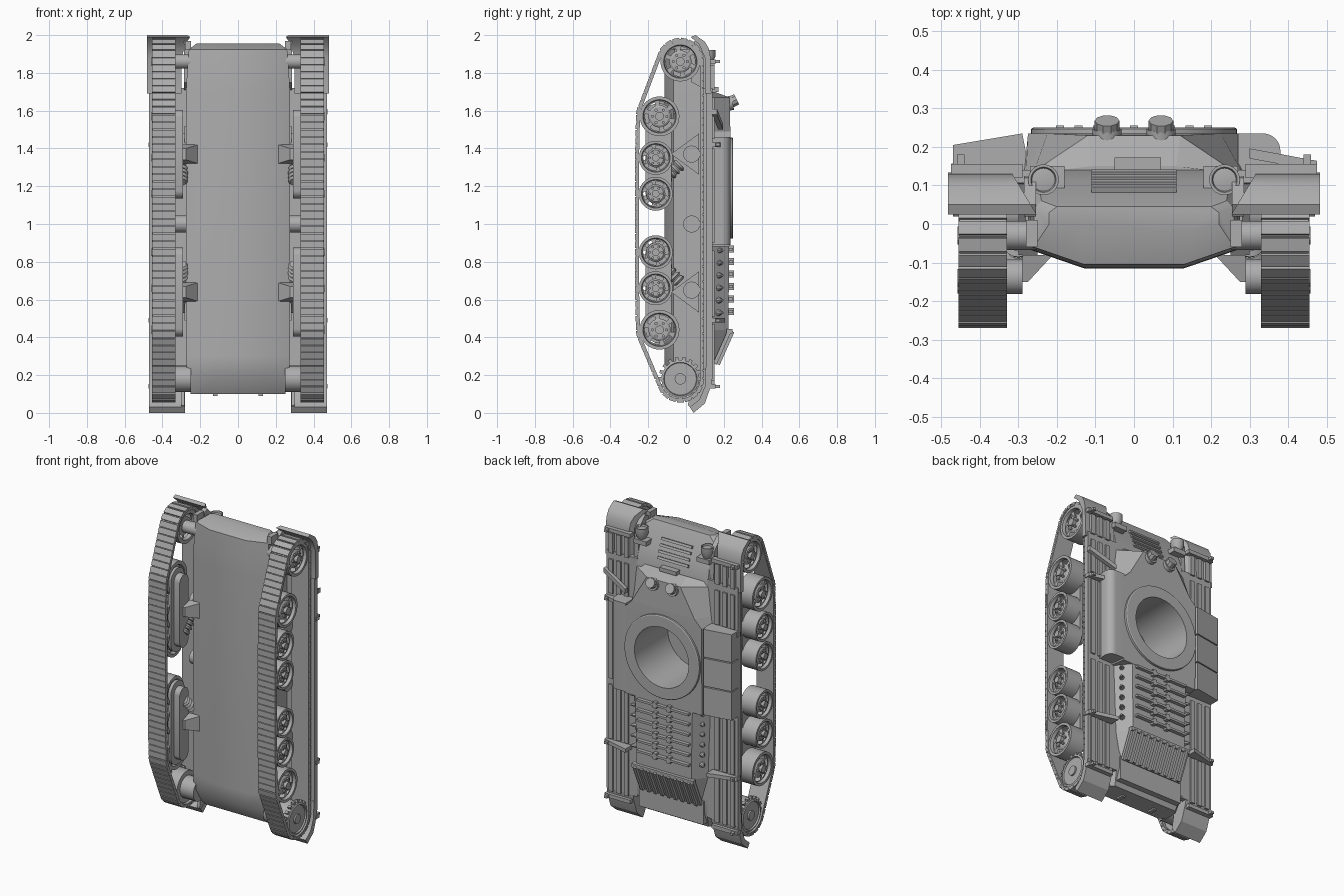
import bpy, bmesh, math
from mathutils import Vector, Matrix
from mathutils.geometry import convex_hull_2d

if "Cube" in bpy.data.objects:
    bpy.data.objects.remove(bpy.data.objects["Cube"])

grey = bpy.data.materials.new("plain_grey")
grey.use_nodes = True
GREY = (0.42, 0.42, 0.42, 1)
grey.diffuse_color = GREY
grey.node_tree.nodes["Principled BSDF"].inputs["Base Color"].default_value = GREY


def finish(name, bm, smooth=True):
    bmesh.ops.recalc_face_normals(bm, faces=bm.faces)
    me = bpy.data.meshes.new(name)
    bm.to_mesh(me)
    bm.free()
    me.materials.append(grey)
    ob = bpy.data.objects.new(name, me)
    bpy.context.collection.objects.link(ob)
    if smooth:
        bpy.ops.object.select_all(action='DESELECT')
        ob.select_set(True)
        bpy.context.view_layer.objects.active = ob
        bpy.ops.object.shade_smooth_by_angle(angle=math.radians(30))
    return ob


def add_box(bm, centre, size, rot=Matrix()):
    bmesh.ops.create_cube(bm, size=1, matrix=Matrix.Translation(centre) @ rot @ Matrix.Diagonal((*size, 1)))


def box(name, x, y, z, rot=Matrix()):
    bm = bmesh.new()
    add_box(bm, [(a + b) / 2 for a, b in (x, y, z)], [abs(b - a) for a, b in (x, y, z)], rot)
    return finish(name, bm, False)


def loft(name, rings, smooth=True):
    """Skin a list of closed rings of 3D points and cap both ends."""
    bm = bmesh.new()
    rows = [[bm.verts.new(p) for p in r] for r in rings]
    n = len(rows[0])
    for a, b in zip(rows, rows[1:]):
        for i in range(n):
            bm.faces.new((a[i], a[(i + 1) % n], b[(i + 1) % n], b[i]))
    bm.faces.new(rows[0])
    bm.faces.new(rows[-1])
    return finish(name, bm, smooth)


def mirrored(z, half):
    return [(x, y, z) for x, y in half] + [(-x, y, z) for x, y in reversed(half)]


def prism(name, x0, x1, prof):
    return loft(name, [[(x, y, z) for y, z in prof] for x in (x0, x1)])


def capsule(name, x0, x1, y, z, half, r):
    arc = [math.pi * (k + .5) / 12 for k in range(24)]
    prism(name, x0, x1, [(y + r * math.cos(a), z + math.copysign(half - r, math.sin(a)) + r * math.sin(a)) for a in arc])


def lathe(name, prof, centre, axis, segs=36, skip=None):
    """Spin a closed (radius, offset) profile; skip(edge, segment) leaves holes."""
    q = Vector((0, 0, 1)).rotation_difference(Vector(axis))
    bm = bmesh.new()
    rows = []
    for s in range(segs):
        a = 2 * math.pi * s / segs
        rows.append([bm.verts.new(Vector(centre) + q @ Vector((r * math.cos(a), r * math.sin(a), h)))
                     for r, h in prof])
    n = len(prof)
    for s in range(segs):
        a, b = rows[s], rows[(s + 1) % segs]
        for i in range(n):
            if not (skip and skip(i, s)):
                bm.faces.new((a[i], a[(i + 1) % n], b[(i + 1) % n], b[i]))
    bmesh.ops.remove_doubles(bm, verts=bm.verts, dist=1e-5)
    return finish(name, bm)


def cyl(name, centre, axis, r, length, segs=24):
    h = length / 2
    return lathe(name, [(0, -h), (r, -h), (r, h), (0, h)], centre, axis, segs)


# Lower hull
hull = loft("hull", [mirrored(z, [(.13 * k, y0), (w, y1), (w, y2), (w - .02, y3)]) for z, k, w, y0, y1, y2, y3 in (
    (.1, 1.6, .25, -.03, -.01, .08, .1), (.2, 1, .27, -.11, -.065, .11, .14), (.3, 1, .275, -.115, -.065, .11, .14),
    (1.7, 1, .275, -.115, -.065, .11, .14), (1.8, 1, .27, -.113, -.065, .09, .115),
    (1.925, 1, .26, -.105, -.06, .04, .06), (1.955, 1, .22, -.02, 0, .03, .045))])

# Fighting compartment with sloped cheeks, and engine deck
upper = loft("superstructure", [mirrored(z, h) for z, h in (
    (.88, [(.285, .136), (.275, .23)]), (1.44, [(.285, .136), (.275, .235)]), (1.49, [(.28, .136), (.225, .235)]),
    (1.67, [(.26, .136), (.12, .23)]), (1.70, [(.23, .136), (.11, .15)]))], False)
loft("engine_deck", [mirrored(z, h) for z, h in (
    (.26, [(.25, .1), (.2, .145)]), (.44, [(.27, .12), (.195, .225)]), (.89, [(.28, .13), (.205, .228)]))], False)

# Turret ring with a sleeve lining its well
well = cyl("turret_well_cutter", (0, .15, 1.19), (0, 1, 0), .197, .48, 48)
well.hide_render = True
well.hide_set(True)
for part in (hull, upper):
    mod = part.modifiers.new("turret_well", 'BOOLEAN')
    mod.operation, mod.object, mod.solver = 'DIFFERENCE', well, 'EXACT'
lathe("turret_ring", [(.194, -.09), (.198, -.09), (.198, .21), (.268, .21), (.268, .246), (.262, .25), (.194, .25)],
      (0, 0, 1.19), (0, 1, 0), 48)

# Engine deck ribs, spine clips and side vents
for i in range(6):
    z = .53 + .066 * i
    box("deck_rib", (-.19, .18), (.215, .25), (z, z + .014))
    for x in (-.05, .05):
        box("rib_clip", (x - .012, x + .012), (.22, .253), (z - .012, z + .026))
    for s in (-1, 1):
        lathe("vent_cone", [(0, -.03), (.024, -.03), (.006, .022), (0, .022)], (s * .245, .18, z), (s, .8, 0), 8)

# Sloped rear grille
slope = Matrix.Rotation(-math.atan2(.08, .18), 4, 'X')
bm = bmesh.new()
add_box(bm, (0, .193, .35), (.44, .02, .2), slope)
for i in range(9):
    add_box(bm, (-.192 + .048 * i, .207, .344), (.02, .022, .19), slope)
finish("rear_grille", bm, False)
box("grille_hood", (-.22, .22), (.215, .245), (.42, .445))
box("rear_plate", (-.23, .23), (.09, .15), (.13, .28))
for x in (-.12, .12):
    box("rear_hook", (x - .012, x + .012), (0, .05), (.09, .12))

# Nose louvres, bracket and periscopes
glacis = Matrix.Rotation(math.radians(22), 4, 'X')
for i in range(4):
    box("nose_louvre", (-.11, .11), (.075 + .013 * i, .1 + .013 * i), (1.86 - .036 * i, 1.876 - .036 * i), glacis)
box("hatch_bracket", (-.05, .07), (.12, .172), (1.70, 1.725))
for x in (-.07, .07):
    cyl("periscope_base", (x, .235, 1.64), (0, 1, .2), .038, .025, 16)
    cyl("periscope_head", (x, .248, 1.65), (0, 1, .5), .032, .045, 10)

# Running gear: (y, z, radius)
END = [(-.03, 1.86, .105), (-.03, .18, .105)]
ROAD = [(-.14, 1.57, .105), (-.16, 1.35, .09), (-.16, 1.16, .09),
        (-.16, .85, .09), (-.16, .66, .09), (-.14, .44, .105)]


def wheel(name, s, y, z, r):
    c, ax = (s * .395, y, z), (s, 0, 0)
    prof = [(0, -.03), (.56 * r, -.03), (.74 * r, -.03), (.78 * r, -.055), (r, -.055), (r, .055),
            (.84 * r, .055), (.8 * r, .035), (.74 * r, .035), (.56 * r, .035), (.46 * r, .042), (0, .042)]
    lathe(name, prof, c, ax, 36, lambda i, k: i in (1, 8) and k % 6 > 1)
    cyl("wheel_hub", (s * .428, y, z), ax, .22 * r, .06, 12)
    for k in range(6):
        a = math.pi * k / 3
        cyl("hub_bolt", (s * .438, y + .36 * r * math.cos(a), z + .36 * r * math.sin(a)), ax, .08 * r, .02, 6)


def track(s):
    pts = []
    for y, z, r in END + ROAD:
        for k in range(48):
            a = math.pi * k / 24
            pts.append(Vector((y + (r + .005) * math.cos(a), z + (r + .005) * math.sin(a))))
    loop = [pts[i] for i in convex_hull_2d(pts)]
    loop.append(loop[0])
    total = sum((b - a).length for a, b in zip(loop, loop[1:]))
    pitch, done, nxt = total / 104, 0, 0
    bm = bmesh.new()
    for a, b in zip(loop, loop[1:]):
        d = (b - a).length
        while nxt < done + d and nxt < total - 1e-4:
            p = a.lerp(b, (nxt - done) / d)
            rot = Matrix.Rotation(math.atan2(b.y - a.y, b.x - a.x), 4, 'X')
            add_box(bm, (s * .3925, p.x, p.y), (.122, pitch * 1.06, .013), rot)
            out = rot.to_3x3() @ Vector((0, 0, -.008))
            add_box(bm, Vector((s * .3925, p.x, p.y)) + out, (.125, pitch * .9, .014), rot)
            nxt += pitch
        done += d
    finish("track", bm, False)


for s in (-1, 1):
    track(s)
    for w in ROAD:
        wheel("road_wheel", s, *w)
    wheel("idler", s, *END[0])
    cyl("idler_axle", (s * .30, *END[0][:2]), (s, 0, 0), .038, .11)

    # Drive sprocket with teeth
    y, z, r = END[1]
    lathe("drive_sprocket", [(0, -.05), (.1, -.05), (.1, .05), (.088, .055), (.085, .045), (0, .045)], (s * .395, y, z), (s, 0, 0))
    cyl("sprocket_hub", (s * .44, y, z), (s, 0, 0), .03, .02)
    cyl("final_drive", (s * .30, y, z), (s, 0, 0), .07, .1)
    bm = bmesh.new()
    for k in range(18):
        a = 2 * math.pi * k / 18
        add_box(bm, (s * .43, y + .104 * math.cos(a), z + .104 * math.sin(a)), (.02, .024, .018), Matrix.Rotation(a, 4, 'X'))
    finish("sprocket_teeth", bm, False)

    # Suspension: bogie beams, brackets, springs, return rollers
    for zc, zs, d in ((1.37, 1.31, -1), (.64, .70, 1)):
        capsule("bogie_beam", s * .29, s * .335, -.137, zc, .235, .045)
        capsule("bogie_plate", s * .33, s * .35, -.145, zc, .27, .07)
        prism("bogie_bracket", s * .25, s * .30, [(-.08, zc), (.07, zc + .11), (.07, zc - .11)])
        loft("bracket_foot", [[(s * x, y, zc + e * h) for x, e in ((xi, -1), (xi, 1), (.29, 1), (.29, -1))]
                              for xi, y, h in ((.21, -.08, .05), (.275, -.15, .03))], False)
        box("side_plate", (s * .27, s * .282), (0, .07), (zc - .15, zc + .15))
        for k in range(5):
            lathe("spring_coil", [(0, -.012), (.026, -.012), (.036, 0), (.026, .012), (0, .012)],
                  (s * .30, -.04 - .02 * k, zs + d * .02 * k), (0, -1, d), 16)
    for zc in (.65, 1, 1.37):
        cyl("return_roller", (s * .30, .03, zc), (s, 0, 0), .045, .08)

    # Fenders and mudguards
    prism("fender", s * .25, s * .47, [(.108, .18), (.14, .18), (.14, 1.72), (.108, 1.72)])
    guard = [(.1, 1.69), (.134, 1.69), (.13, 1.88), (.12, 1.93), (.1, 1.965), (.05, 2), (.025, 1.99), (.07, 1.95), (.1, 1.88)]
    loft("front_mudguard", [[(s * (.25 + .6 * max(0, y - .02)), y, z) for y, z in guard],
                            [(s * .483, y, z) for y, z in guard]])
    prism("front_flap", s * .255, s * .285, [(.125, 1.7), (.12, 1.9), (.05, 1.97), (.02, 1.95), (.03, 1.75)])
    prism("rear_mudguard", s * .28, s * .47, [(.105, .25), (.14, .25), (.138, .16), (.1, .05), (.04, 0), (.02, .03), (.07, .07), (.1, .14)])
    prism("rear_flap", s * .282, s * .3, [(.13, .25), (.13, .15), (.09, .05), (.04, .01), (.01, .04), (.04, .2)])
    for z0, z1 in ((.17, .47), (.51, .86), (.9, 1.4), (1.45, 1.67), (1.71, 1.84)):
        for x in (.325, .38, .435):
            box("fender_rib", (s * x - .015, s * x + .015), (.125, .15), (z0, z1))
    for z, rise in ((.14, 0), (.49, .05), (1.42, .05), (1.86, 0)):
        loft("fender_strap", [[(s * x, y, z + e) for y, e in ((.12, -.012), (top, -.012), (top, .012), (.12, .012))]
                              for x, top in ((.29, .156 + rise), (.475, .156))], False)
        box("strap_lug", (s * .44, s * .46), (.14, .18), (z - .008, z + .008))

    # Headlamps
    box("lamp_bracket", (s * .18, s * .27), (.05, .15), (1.82, 1.85))
    lathe("headlamp", [(0, -.045), (.025, -.035), (.04, 0), (.04, .035), (.033, .035), (.03, .025), (0, .03)],
          (s * .235, .115, 1.885), (0, 0, 1), 20)
    box("tow_hook", (s * .25, s * .28), (-.06, .01), (1.92, 1.97))

# Three stowage boxes on one side, rounded bin and slanted tool plate on the other
for i in range(3):
    z = .89 + .187 * i
    loft("stowage_box", [[(-.47, .135, q), (-.47, .205, q), (-.29, .235, q), (-.27, .135, q)] for q in (z, z + .18)], False)
arc = [(.335 + .045 * math.cos(a), .19 + .045 * math.sin(a)) for a in [math.pi * k / 16 for k in range(9)]]
loft("rounded_bin", [[(x, y, q) for x, y in [(.27, .235), (.27, .13), (.38, .13)] + arc] for q in (.89, 1.46)])
loft("tool_plate", [[(x, y + h, z + d) for h, d in ((0, 0), (.026, 0), (.026, .03), (0, .03))]
                    for x, y, z in ((.30, .17, 1.5), (.475, .138, 1.58))], False)
